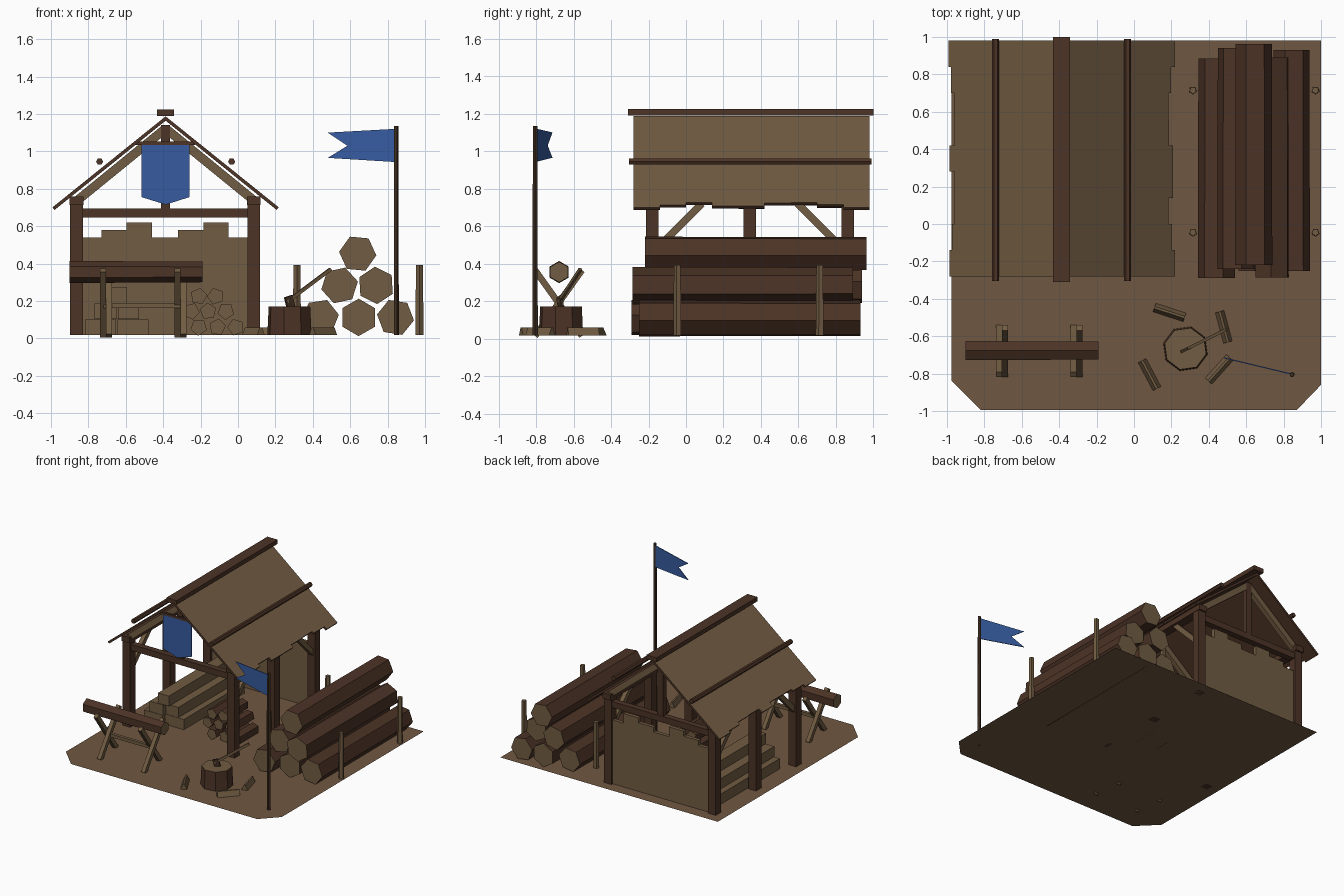
import bpy, bmesh, math
from mathutils import Vector as V

if "Cube" in bpy.data.objects:
    bpy.data.objects.remove(bpy.data.objects["Cube"])


def material(name, rgb):
    m = bpy.data.materials.new(name)
    m.diffuse_color = (*rgb, 1)
    m.use_nodes = True
    m.node_tree.nodes["Principled BSDF"].inputs["Base Color"].default_value = m.diffuse_color
    return m


TAN = material("light wood", (0.165, 0.107, 0.054))
DARK = material("dark wood", (0.072, 0.033, 0.019))
POLE = material("pole wood", (0.048, 0.026, 0.014))
EARTH = material("earth", (0.162, 0.095, 0.054))
BLUE = material("blue cloth", (0.038, 0.105, 0.352))
G = 0.017          # ground height
RX = -0.387        # ridge x of the shelter


def finish(name, bm, mats):
    bmesh.ops.recalc_face_normals(bm, faces=bm.faces)
    me = bpy.data.meshes.new(name)
    bm.to_mesh(me)
    bm.free()
    for m in mats:
        me.materials.append(m)
    ob = bpy.data.objects.new(name, me)
    bpy.context.collection.objects.link(ob)
    return ob


def slab(name, pts, offset, face_mat, side_mat=None):
    """Polygon in space pushed along an offset; first cap may have its own colour."""
    bm = bmesh.new()
    a = [bm.verts.new(p) for p in pts]
    b = [bm.verts.new(V(p) + V(offset)) for p in pts]
    bm.faces.new(a)
    bm.faces.new(b[::-1]).material_index = 1
    for i in range(len(a)):
        j = (i + 1) % len(a)
        bm.faces.new((a[i], a[j], b[j], b[i])).material_index = 1
    return finish(name, bm, [face_mat, side_mat or face_mat])


def sweep(name, p, q, profile, mat, end_mat=None, taper=1.0):
    """Straight bar from p to q with a 2D profile (across, up)."""
    p, q = V(p), V(q)
    d = (q - p).normalized()
    u = V((1, 0, 0)) if abs(d.z) > 0.99 else d.cross(V((0, 0, 1))).normalized()
    v = u.cross(d)
    bm = bmesh.new()
    a = [bm.verts.new(p + u * s + v * t) for s, t in profile]
    b = [bm.verts.new(q + (u * s + v * t) * taper) for s, t in profile]
    for i in range(len(a)):
        j = (i + 1) % len(a)
        bm.faces.new((a[i], a[j], b[j], b[i]))
    for cap in (a, b):
        bm.faces.new(cap).material_index = 1
    return finish(name, bm, [mat, end_mat or mat])


def beam(name, p, q, w, h, mat):
    return sweep(name, p, q, [(-w/2, -h/2), (w/2, -h/2), (w/2, h/2), (-w/2, h/2)], mat)


def log(name, p, q, r, n, mat, end_mat=None, turn=0.0, taper=1.0):
    ring = [(r*math.cos(turn + i*math.tau/n), r*math.sin(turn + i*math.tau/n)) for i in range(n)]
    return sweep(name, p, q, ring, mat, end_mat, taper)


def box(name, x0, x1, y0, y1, z0, z1, mat):
    return slab(name, [(x0, y0, z0), (x1, y0, z0), (x1, y1, z0), (x0, y1, z0)], (0, 0, z1 - z0), mat)


# ground sheet with clipped front corners
bm = bmesh.new()
bm.faces.new([bm.verts.new((x, y, G)) for x, y in
              [(-0.82, -0.995), (0.87, -0.995), (1, -0.86), (1, 0.98), (-0.975, 0.98), (-0.975, -0.84)]])
finish("ground", bm, [EARTH])

# shelter posts, top plates, knee braces
for side in (-1, 1):
    x = RX - 0.003 + side * 0.474
    tag = "left" if side < 0 else "right"
    for y in (-0.18, 0.34, 0.863):
        box(tag + "_post", x-0.034, x+0.034, y-0.034, y+0.034, G, 0.715, DARK)
    box(tag + "_top_plate", x-0.037, x+0.037, -0.225, 0.91, 0.712, 0.758, DARK)
    for s in (-1, 1):
        beam(tag + "_brace", (x, 0.34 + s*0.51, 0.465), (x, 0.34 + s*0.255, 0.72), 0.035, 0.04, TAN)

# gable trusses
for y in (-0.18, 0.863):
    box("tie_beam", -0.865, 0.084, y-0.025, y+0.025, 0.645, 0.695, DARK)
    box("king_post", RX-0.024, RX+0.024, y-0.022, y+0.022, 0.69, 1.14, DARK)
    for s in (-1, 1):
        beam("rafter", (RX + s*0.475, y, 0.735), (RX, y, 1.122), 0.04, 0.048, TAN)

# roof slopes with ragged eaves
SLOPE = 0.804
ragged = {-1: [.6, .585, .572, .572, .6, .572, .575, .592, .605],
          1: [.605, .59, .572, .595, .595, .575, .572, .585, .605]}
for s in (-1, 1):
    half = []
    for i, w in enumerate(ragged[s]):
        half += [(w, -0.28 + 0.14*i), (w, -0.28 + 0.14*(i + 1))]
    outline = [(0, -0.28)] + half + [(0, 0.98)]
    pts = [(RX + s*w, y, 1.187 - SLOPE*w) for w, y in outline]
    n = V((s*SLOPE, 0, 1)).normalized() * -0.018
    slab("roof_slope", pts, n, TAN, DARK)
    log("roof_pole", (RX + s*0.353, -0.305, 0.945), (RX + s*0.353, 0.99, 0.945), 0.019, 6, DARK)
box("ridge_board", RX-0.046, RX+0.046, -0.31, 1.0, 1.19, 1.225, DARK)

# back wall of uneven boards
edges = [-0.835, -0.73, -0.595, -0.46, -0.32, -0.185, -0.05, 0.052]
tops = [0.54, 0.58, 0.62, 0.54, 0.58, 0.62, 0.54]
wall = [(edges[0], 0.85, G), (edges[-1], 0.85, G)]
for i in reversed(range(7)):
    wall += [(edges[i+1], 0.85, tops[i]), (edges[i], 0.85, tops[i])]
slab("back_wall", wall, (0, 0.03, 0), TAN)

# hanging banner
slab("banner", [(-0.515, -0.235, 1.04), (-0.515, -0.235, 0.755), (RX, -0.235, 0.715),
                (-0.26, -0.235, 0.755), (-0.26, -0.235, 1.04)], (0, 0.008, 0), BLUE)
beam("banner_rod", (-0.55, -0.228, 1.043), (-0.23, -0.228, 1.043), 0.018, 0.018, DARK)

# stepped timber stack
for z, xs in ((G, (-0.82, -0.65, -0.475)), (0.103, (-0.77, -0.645, -0.525)), (0.19, (-0.695, -0.59))):
    for i in range(len(xs) - 1):
        box("stacked_timber", xs[i] + 0.003, xs[i+1] - 0.003, -0.05 + 0.03*i, 0.74 + 0.03*i, z, z + 0.084, TAN)

# firewood pile
for k, (x, z) in enumerate([(-0.21, .06), (-0.11, .06), (-0.012, .06), (-0.25, .145), (-0.16, .145),
                            (-0.065, .145), (-0.21, .225), (-0.12, .225)]):
    log("firewood", (x, -0.04 + 0.015*(k % 3), z), (x, 0.23 + 0.015*(k % 2), z), 0.046, 5, DARK, TAN, 0.9 + k*0.5)

# big log pile
for k, (x, z, y0, y1) in enumerate([(.44, .112, -.29, .885), (.645, .112, -.25, .93), (.842, .112, -.25, .93),
                                    (.543, .283, -.24, .94), (.738, .283, -.285, .89), (.64, .453, -.22, .962)]):
    log("big_log", (x, y0, z), (x, y1, z), 0.1, 6, DARK, TAN, 0.15 + k*0.37, 0.97)
for x in (0.315, 0.97):
    for y in (-0.045, 0.715):
        log("log_stake", (x, y, G), (x, y, 0.393), 0.023, 5, TAN, None, 0.3, 0.85)

# flagpole and swallowtail flag
log("flagpole", (0.845, -0.805, G), (0.845, -0.805, 1.135), 0.015, 5, POLE, None, 0, 0.85)
flag = [(0.84, 1.12), (0.48, 1.1), (0.585, 1.03), (0.48, 0.965), (0.84, 0.943)]
flag = [(x, -0.805 + (0.84 - x)*0.24, z) for x, z in flag]
slab("flag", flag, (0.001, 0.006, 0), BLUE)

# sawhorse
log("sawhorse_log", (-0.9, -0.677, 0.355), (-0.19, -0.677, 0.355), 0.059, 6, DARK, TAN, math.pi/6, 0.93)
for x in (-0.707, -0.307):
    for s in (-1, 1):
        beam("sawhorse_leg", (x + s*0.016, -0.68 - s*0.125, 0.014), (x + s*0.016, -0.68 + s*0.125, 0.365),
             0.032, 0.034, TAN)
beam("sawhorse_rail", (-0.72, -0.68, 0.175), (-0.3, -0.68, 0.175), 0.026, 0.026, TAN)

# chopping block and axe
log("chopping_block", (0.275, -0.667, G), (0.275, -0.667, 0.17), 0.122, 8, DARK, TAN, 0.25, 0.94)
beam("axe_handle", (0.262, -0.678, 0.195), (0.495, -0.563, 0.37), 0.016, 0.018, TAN)
beam("axe_head", (0.268, -0.675, 0.225), (0.285, -0.667, 0.16), 0.016, 0.045, POLE)

# split pieces scattered around the block
for x, y, a in ((0.19, -0.473, -18), (0.48, -0.55, 105), (0.455, -0.777, 48), (0.083, -0.805, 118)):
    d = V((math.cos(math.radians(a)), math.sin(math.radians(a)), 0)) * 0.085
    c = V((x, y, G))
    sweep("split_piece", c - d, c + d, [(-0.024, 0), (0.024, 0), (0.006, 0.042), (-0.006, 0.042)], TAN)
